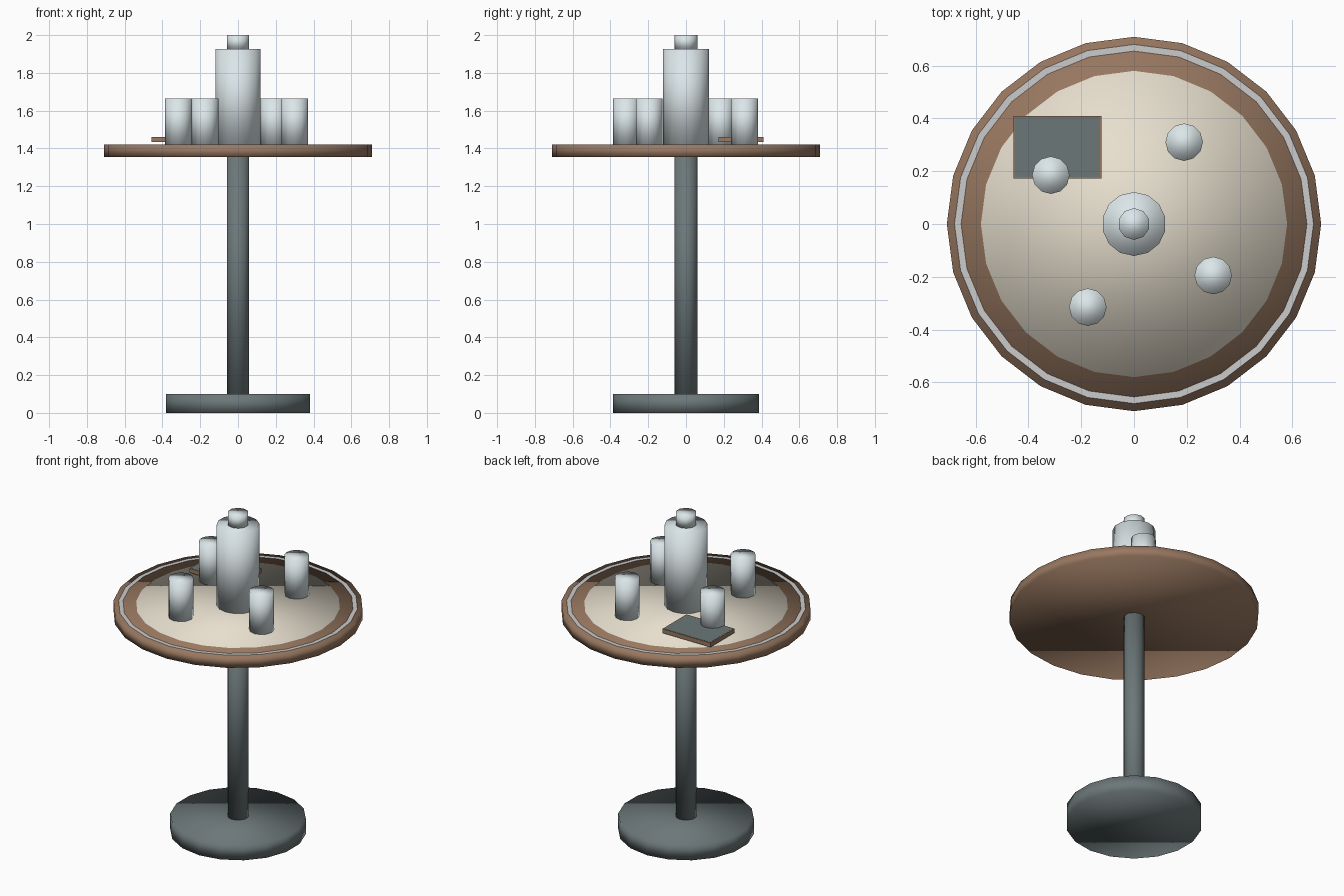
import bpy, bmesh

if "Cube" in bpy.data.objects:
    bpy.data.objects.remove(bpy.data.objects["Cube"])

def material(name, rgb):
    m = bpy.data.materials.new(name)
    m.diffuse_color = (*rgb, 1)
    m.use_nodes = True
    m.node_tree.nodes["Principled BSDF"].inputs["Base Color"].default_value = m.diffuse_color
    return m

WOOD = material("wood", (0.32, 0.19, 0.12))
METAL = material("dark_metal", (0.15, 0.185, 0.19))
GLASS = material("pale_glass", (0.71, 0.79, 0.81))
CREAM = material("cream_inlay", (0.80, 0.74, 0.62))
WHITE = material("white_trim", (0.80, 0.80, 0.78))

def cylinder(name, r, z0, z1, sides, mat, x=0, y=0):
    bpy.ops.mesh.primitive_cylinder_add(vertices=sides, radius=r, depth=z1 - z0,
                                        location=(x, y, (z0 + z1) / 2))
    ob = bpy.context.object
    ob.name = name
    ob.data.materials.append(mat)
    bpy.ops.object.shade_smooth()
    return ob

def box(name, x0, x1, y0, y1, z0, z1, mat):
    bpy.ops.mesh.primitive_cube_add(size=1, location=((x0 + x1) / 2, (y0 + y1) / 2, (z0 + z1) / 2))
    ob = bpy.context.object
    ob.name = name
    ob.scale = (x1 - x0, y1 - y0, z1 - z0)
    ob.data.materials.append(mat)
    return ob

def flat_ring(name, r_out, r_in, z, sides, mat):
    bm = bmesh.new()
    outer = bmesh.ops.create_circle(bm, segments=sides, radius=r_out)["verts"]
    inner = bmesh.ops.create_circle(bm, segments=sides, radius=r_in)["verts"]
    for i in range(sides):
        j = (i + 1) % sides
        bm.faces.new((outer[i], outer[j], inner[j], inner[i]))
    bmesh.ops.recalc_face_normals(bm, faces=bm.faces)
    if bm.faces[:][0].normal.z < 0:
        bmesh.ops.reverse_faces(bm, faces=bm.faces)
    me = bpy.data.meshes.new(name)
    bm.to_mesh(me)
    bm.free()
    me.materials.append(mat)
    ob = bpy.data.objects.new(name, me)
    ob.location.z = z
    bpy.context.collection.objects.link(ob)

# Pedestal
cylinder("base", 0.386, 0, 0.10, 18, METAL)
cylinder("pole", 0.061, 0.10, 1.356, 10, METAL)

# Round top with pale inlay and trim ring
cylinder("table_top", 0.709, 1.355, 1.42, 24, WOOD)
cylinder("top_inlay", 0.58, 1.415, 1.4215, 24, CREAM)
flat_ring("top_trim", 0.68, 0.655, 1.4212, 24, WHITE)

# Bottle
cylinder("bottle", 0.121, 1.42, 1.927, 14, GLASS)
cylinder("bottle_cap", 0.06, 1.927, 2.0, 10, GLASS)

# Glasses
for i, (x, y) in enumerate([(0.19, 0.31), (-0.315, 0.185), (0.30, -0.195), (-0.175, -0.315)]):
    cylinder(f"glass_{i + 1}", 0.071, 1.42, 1.664, 12, GLASS, x, y)

# Menu board with grey face
box("menu_board", -0.457, -0.124, 0.173, 0.41, 1.434, 1.46, WOOD)
box("menu_face", -0.452, -0.129, 0.178, 0.405, 1.455, 1.461, METAL)
